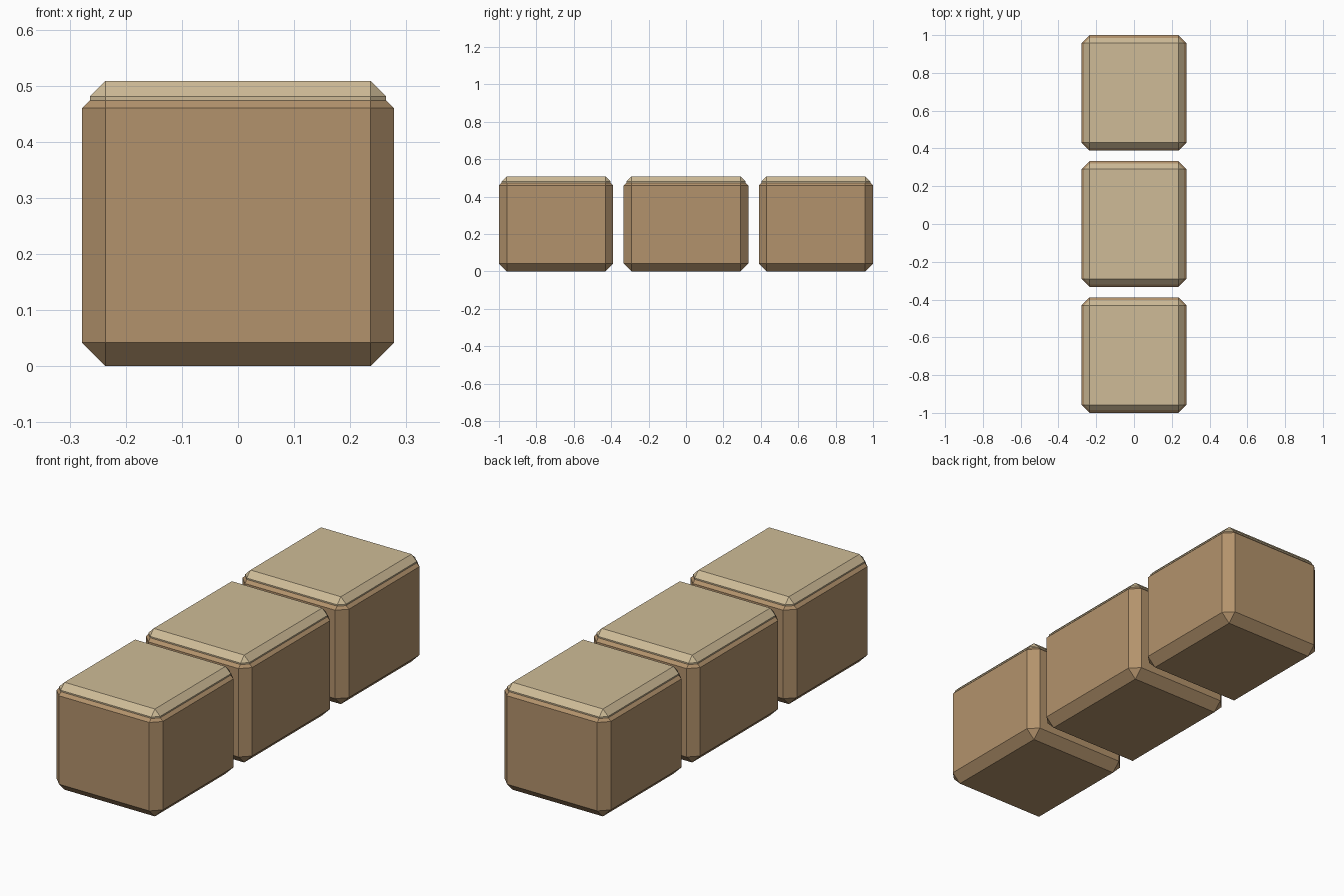
import bpy, bmesh
from mathutils import Matrix

if "Cube" in bpy.data.objects:
    bpy.data.objects.remove(bpy.data.objects["Cube"])


def material(name, rgb):
    m = bpy.data.materials.new(name)
    m.diffuse_color = (*rgb, 1)
    m.use_nodes = True
    m.node_tree.nodes["Principled BSDF"].inputs["Base Color"].default_value = m.diffuse_color
    return m


wood = material("wood_brown", (0.45, 0.29, 0.15))
sand = material("light_tan", (0.62, 0.50, 0.31))


def chamfered_box(name, x, y, z, bevel, mat):
    """Box spanning the given (min, max) ranges with flat chamfers on every edge."""
    spans = (x, y, z)
    size = [b - a for a, b in spans]
    centre = [(a + b) / 2 for a, b in spans]
    bm = bmesh.new()
    bmesh.ops.create_cube(bm, size=1, matrix=Matrix.Diagonal((*size, 1)))
    bmesh.ops.bevel(bm, geom=bm.edges[:], offset=bevel, segments=1,
                    affect='EDGES', profile=0.5)
    me = bpy.data.meshes.new(name)
    bm.to_mesh(me)
    bm.free()
    me.materials.append(mat)
    ob = bpy.data.objects.new(name, me)
    ob.location = centre
    bpy.context.collection.objects.link(ob)
    return ob


HALF_W, INSET = 0.278, 0.014
rows = {"front": (-1.0, -0.389), "middle": (-0.333, 0.333), "back": (0.389, 1.0)}

for label, (y0, y1) in rows.items():
    # Main stone body
    chamfered_box(f"{label}_block", (-HALF_W, HALF_W), (y0, y1),
                  (0, 0.502), 0.042, wood)
    # Slightly inset lighter cap, sunk into the body
    w = HALF_W - INSET
    chamfered_box(f"{label}_cap", (-w, w), (y0 + INSET, y1 - INSET),
                  (0.441, 0.508), 0.0275, sand)
